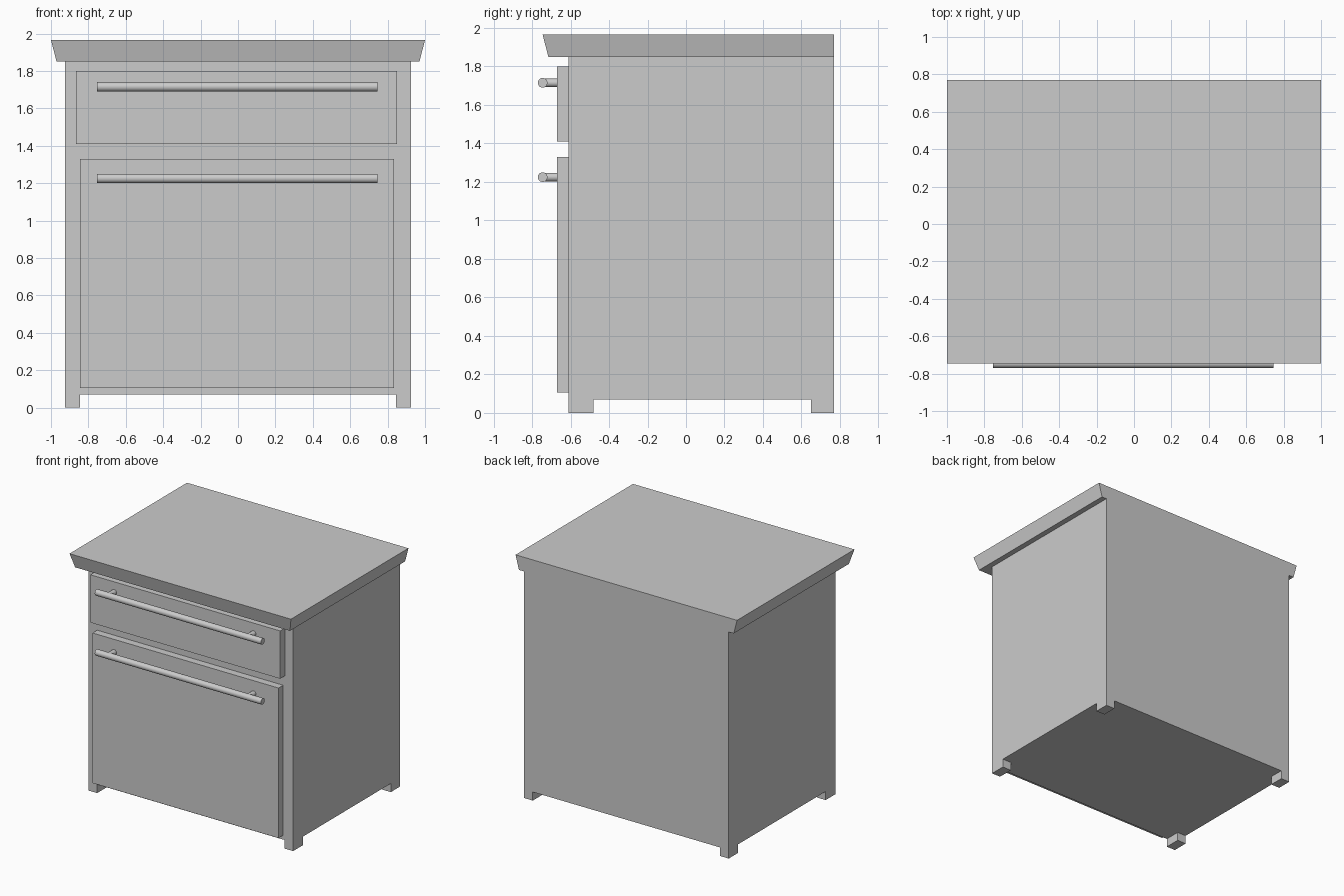
import bpy, bmesh
from math import pi
from mathutils import Vector

if "Cube" in bpy.data.objects:
    bpy.data.objects.remove(bpy.data.objects["Cube"])


def add_mesh(name, bm):
    bmesh.ops.recalc_face_normals(bm, faces=bm.faces[:])
    mesh = bpy.data.meshes.new(name)
    bm.to_mesh(mesh)
    bm.free()
    obj = bpy.data.objects.new(name, mesh)
    bpy.context.collection.objects.link(obj)
    return obj


def box_bm(x0, x1, y0, y1, z0, z1):
    bm = bmesh.new()
    bmesh.ops.create_cube(bm, size=1)
    for v in bm.verts:
        v.co = Vector((x1 if v.co.x > 0 else x0,
                       y1 if v.co.y > 0 else y0,
                       z1 if v.co.z > 0 else z0))
    return bm


def rod(name, radius, length, location, rotation):
    bpy.ops.mesh.primitive_cylinder_add(vertices=24, radius=radius, depth=length,
                                        location=location, rotation=rotation)
    bpy.context.object.name = name
    bpy.ops.object.shade_smooth_by_angle()


# Cabinet body: cut the base into a 3x3 grid and pull the corners down as feet
body = box_bm(-0.925, 0.925, -0.61, 0.77, 0.07, 1.85)
for co, axis in (((-0.845, 0, 0), (1, 0, 0)), ((0.845, 0, 0), (1, 0, 0)),
                 ((0, -0.48, 0), (0, 1, 0)), ((0, 0.65, 0), (0, 1, 0))):
    bmesh.ops.bisect_plane(body, geom=body.verts[:] + body.edges[:] + body.faces[:],
                           plane_co=co, plane_no=axis)
corners = []
for f in body.faces:
    c = f.calc_center_median()
    if c.z < 0.071 and abs(c.x) > 0.845 and not -0.48 < c.y < 0.65:
        corners.append(f)
feet = bmesh.ops.extrude_face_region(body, geom=corners)["geom"]
for v in feet:
    if isinstance(v, bmesh.types.BMVert):
        v.co.z = 0
bmesh.ops.dissolve_limit(body, angle_limit=0.01, verts=body.verts[:], edges=body.edges[:])
add_mesh("cabinet_body", body)

# Countertop: flares outward at the front and sides, flat at the back
top = box_bm(-1, 1, -0.745, 0.77, 1.85, 1.965)
for v in top.verts:
    if v.co.z < 1.9:
        v.co.x *= 0.97
        if v.co.y < 0:
            v.co.y = -0.715
add_mesh("countertop", top)

# Drawer fronts with bar handles
for name, x0, x1, z0, z1, hz in (("upper_drawer", -0.865, 0.85, 1.41, 1.80, 1.715),
                                 ("lower_drawer", -0.845, 0.835, 0.105, 1.33, 1.225)):
    add_mesh(name + "_front", box_bm(x0, x1, -0.67, -0.61, z0, z1))
    rod(name + "_handle", 0.025, 1.5, (-0.005, -0.745, hz), (0, pi / 2, 0))
    for side, x in (("left", -0.65), ("right", 0.61)):
        rod(f"{name}_handle_post_{side}", 0.022, 0.08, (x, -0.705, hz), (pi / 2, 0, 0))
